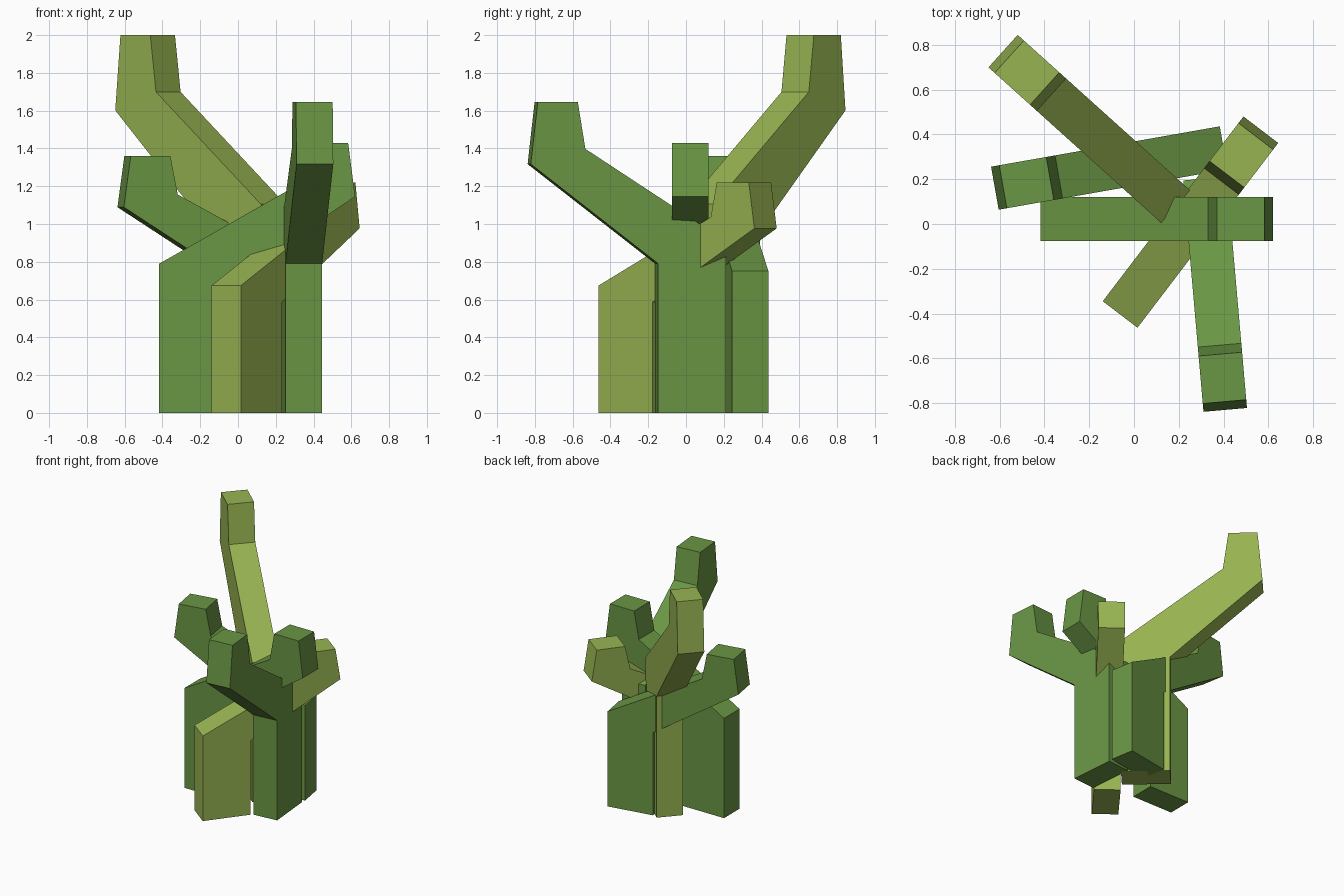
import bpy, bmesh, math
from mathutils import Matrix

if "Cube" in bpy.data.objects:
    bpy.data.objects.remove(bpy.data.objects["Cube"])


def material(name, rgb):
    m = bpy.data.materials.new(name)
    m.diffuse_color = (*rgb, 1.0)
    m.use_nodes = True
    m.node_tree.nodes["Principled BSDF"].inputs["Base Color"].default_value = m.diffuse_color
    return m


leaf_green = material("leaf_green", (0.144, 0.305, 0.058))
light_olive = material("light_olive", (0.314, 0.456, 0.084))

# Side profile shared by every stalk: (distance along stalk, height)
PROFILE = [(0, 0), (0.36, 0), (0.36, 0.687), (1.037, 1.145),
           (1.0, 1.43), (0.787, 1.43), (0.747, 1.215), (0, 0.79)]
WIDTH = 0.195


def stalk(name, start, angle, height, mat):
    """Extrude the bent profile, stretched to a height and turned about z."""
    bm = bmesh.new()
    k = height / 1.43
    face = bm.faces.new([bm.verts.new((u, -WIDTH / 2, z * k)) for u, z in PROFILE])
    ext = bmesh.ops.extrude_face_region(bm, geom=[face])
    moved = [v for v in ext["geom"] if isinstance(v, bmesh.types.BMVert)]
    bmesh.ops.translate(bm, verts=moved, vec=(0, WIDTH, 0))
    bm.transform(Matrix.Translation((*start, 0)) @ Matrix.Rotation(math.radians(angle), 4, "Z"))
    bmesh.ops.recalc_face_normals(bm, faces=bm.faces)
    mesh = bpy.data.meshes.new(name)
    bm.to_mesh(mesh)
    bm.free()
    mesh.materials.append(mat)
    bpy.context.collection.objects.link(bpy.data.objects.new(name, mesh))


# Five crossing stalks of different height
stalk("right_stalk", (-0.417, 0.0225), 0, 1.43, leaf_green)
stalk("left_stalk", (0.40, 0.34), 190, 1.36, leaf_green)
stalk("front_stalk", (0.317, 0.203), 275, 1.645, leaf_green)
stalk("back_right_stalk", (-0.062, -0.404), 52.7, 1.22, light_olive)
stalk("tall_back_left_stalk", (0.186, 0.078), 138, 2.0, light_olive)
